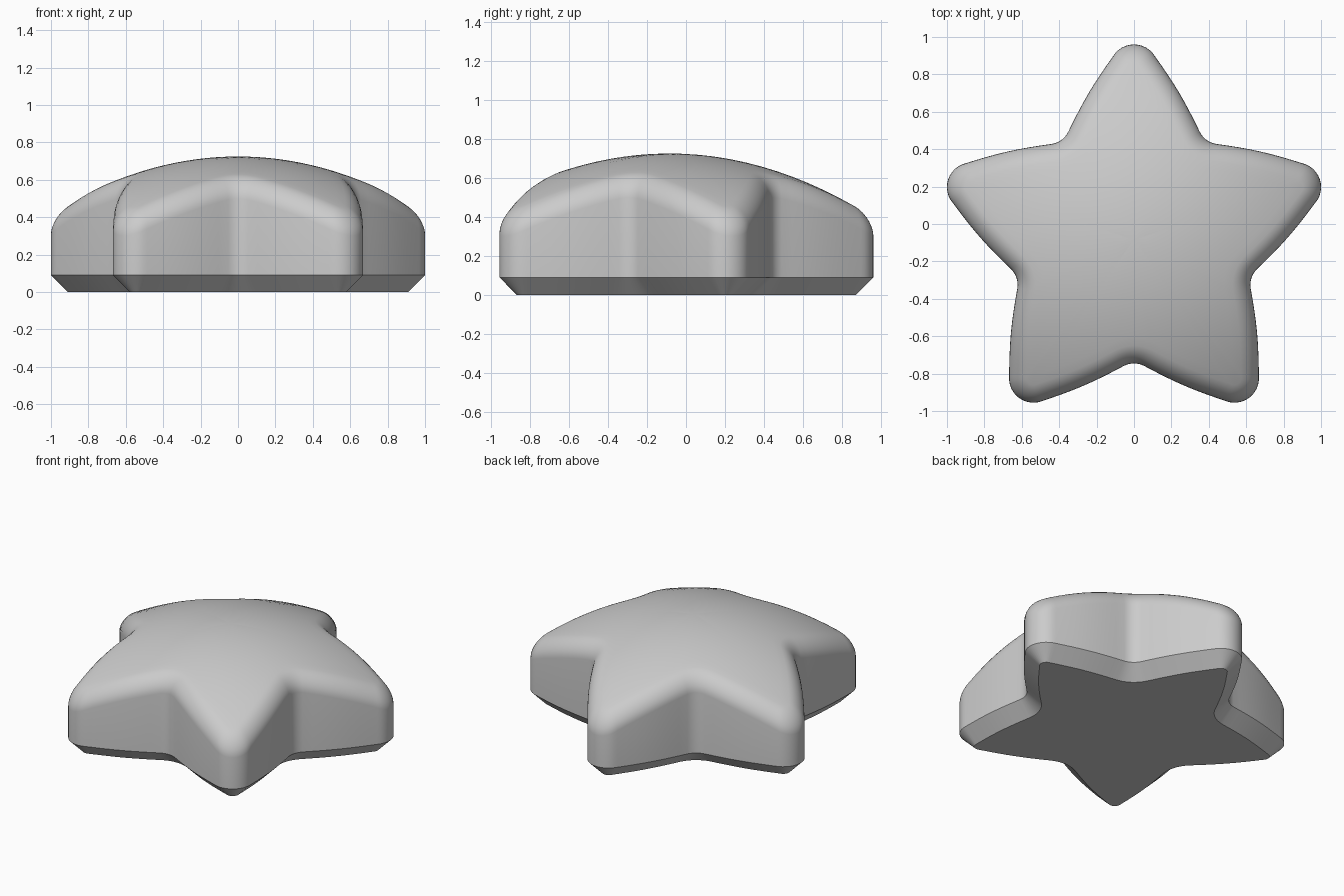
import bpy, bmesh
from math import sin, cos, pi, radians, sqrt
from mathutils import Vector

if "Cube" in bpy.data.objects:
    bpy.data.objects.remove(bpy.data.objects["Cube"])

CENTRE_Y = -0.085
TIP_DIST, TIP_R = 0.914, 0.131
ROUND, CHAMFER = 0.095, 0.09
TIP_ANGLE = radians(59)


def half_arm():
    """Outline from arm tip to valley, as (along arm, sideways)."""
    pts = [Vector((TIP_DIST + TIP_R * cos(TIP_ANGLE * i / 6),
                   TIP_R * sin(TIP_ANGLE * i / 6))) for i in range(7)]
    start, end = pts[-1], Vector((0.575, 0.353))
    nrm = Vector((0.51, 0.86))
    for i in range(1, 9):                      # gently bulging side
        t = i / 8
        pts.append(start.lerp(end, t) + nrm * 0.012 * sin(pi * t))
    corner = Vector((cos(pi / 5), sin(pi / 5))) * 0.648
    axis = corner.normalized()
    mirror = axis * (2 * end.dot(axis)) - end
    for i in range(1, 5):                      # rounded valley
        t = i / 8
        pts.append(end * (1 - t) ** 2 + corner * 2 * t * (1 - t) + mirror * t * t)
    return pts


def star_outline():
    half = half_arm()
    arm = [Vector((p.x, -p.y)) for p in reversed(half)] + half[1:-1]
    out = []
    for k in range(5):
        a = pi / 2 + k * 2 * pi / 5
        out += [Vector((p.x * cos(a) - p.y * sin(a), p.x * sin(a) + p.y * cos(a))) for p in arm]
    return out


outline = star_outline()
n = len(outline)
normals = []
for i in range(n):
    d = (outline[(i + 1) % n] - outline[i - 1]).normalized()
    normals.append(Vector((d.y, -d.x)))


def inset(dist):
    return [p - m * dist for p, m in zip(outline, normals)]


def dome(p):
    return 0.725 - 0.3 * p.length_squared


bm = bmesh.new()


def ring(points, height):
    return [bm.verts.new((p.x, p.y + CENTRE_Y, height(p))) for p in points]


# base chamfer and wall
rings = [ring(inset(CHAMFER), lambda p: 0), ring(outline, lambda p: CHAMFER)]
# rounded upper edge
for i in range(8):
    a = pi / 2 * i / 7
    drop = ROUND * (1 - sin(a))
    rings.append(ring(inset(ROUND * (1 - cos(a))), lambda p: dome(p) - drop))
# domed top
inner = inset(ROUND)
for i in range(1, 12):
    s = 1 - i / 12
    rings.append(ring([p * s for p in inner], dome))
apex = bm.verts.new((0, CENTRE_Y, 0.725))

for lo, hi in zip(rings, rings[1:]):
    for i in range(n):
        j = (i + 1) % n
        bm.faces.new((lo[i], lo[j], hi[j], hi[i]))
for i in range(n):
    bm.faces.new((rings[-1][i], rings[-1][(i + 1) % n], apex))
bm.faces.new(list(reversed(rings[0])))
bmesh.ops.recalc_face_normals(bm, faces=bm.faces[:])

mesh = bpy.data.meshes.new("domed_star")
bm.to_mesh(mesh)
bm.free()
star = bpy.data.objects.new("domed_star", mesh)
bpy.context.collection.objects.link(star)
bpy.context.view_layer.objects.active = star
star.select_set(True)
bpy.ops.object.shade_smooth_by_angle(angle=radians(32))
